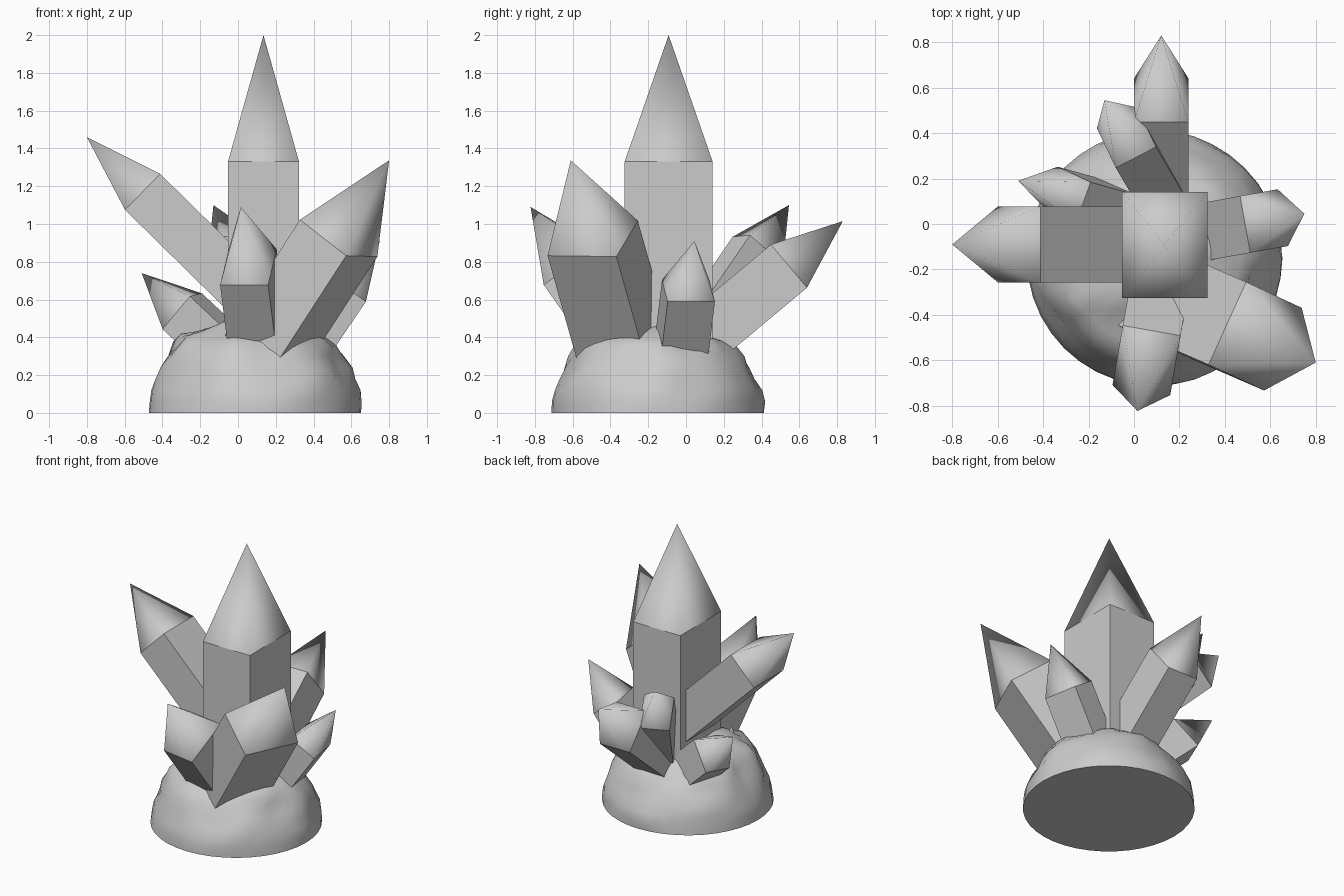
import bpy, bmesh, math
from mathutils import Vector, noise

if "Cube" in bpy.data.objects:
    bpy.data.objects.remove(bpy.data.objects["Cube"])


def finish(bm, name):
    bmesh.ops.recalc_face_normals(bm, faces=bm.faces)
    mesh = bpy.data.meshes.new(name)
    bm.to_mesh(mesh)
    bm.free()
    obj = bpy.data.objects.new(name, mesh)
    bpy.context.collection.objects.link(obj)
    return obj


def crystal(name, apex, centre, side, hw, hd, length):
    """Rectangular prism with a smooth-shaded pyramid tip.
    side: direction of the half width hw; hd is the other half width."""
    apex, centre = Vector(apex), Vector(centre)
    axis = (apex - centre).normalized()
    u = Vector(side)
    u = (u - axis * u.dot(axis)).normalized()
    v = axis.cross(u) * hd
    u = u * hw
    bm = bmesh.new()
    corners = [u + v, v - u, -u - v, u - v]
    top = [bm.verts.new(centre + c) for c in corners]
    low = [bm.verts.new(centre + c - axis * length) for c in corners]
    tip = bm.verts.new(apex)
    bm.faces.new(low)
    for i in range(4):
        j = (i + 1) % 4
        bm.faces.new((low[i], low[j], top[j], top[i]))
        bm.faces.new((top[i], top[j], tip)).smooth = True
    for i in range(4):
        bm.edges.get((top[i], top[(i + 1) % 4])).smooth = False
    return finish(bm, name)


# crystals: name, apex, shoulder centre, side direction, half widths, shaft length
for spec in [
    ("main_crystal", (.135, -.092, 2.0), (.135, -.092, 1.33), (1, 0, 0), .188, .233, 1.0),
    ("left_crystal", (-.80, -.09, 1.46), (-.505, -.09, 1.17), (0, 1, 0), .168, .133, .95),
    ("back_crystal", (.12, .83, 1.015), (.12, .545, .777), (1, 0, 0), .12, .149, .75),
    ("front_right_crystal", (.80, -.61, 1.337), (.533, -.494, .925), (.085, .183, 0), .20, .165, .85),
    ("front_crystal", (.015, -.823, 1.09), (.055, -.60, .772), (.1275, -.022, 0), .129, .163, .6),
    ("right_crystal", (.75, .045, .91), (.572, .013, .647), (.0225, -.125, 0), .127, .102, .5),
    ("back_left_crystal", (-.13, .545, 1.10), (-.033, .38, .86), (.09, .043, 0), .10, .123, .6),
    ("small_left_crystal", (-.51, .19, .74), (-.295, .13, .538), (.04, .085, 0), .094, .118, .45),
]:
    crystal(*spec)

# rock base: turned profile with noise dents
SEG = 40
profile = [(.562, 0), (.56, .06), (.55, .12), (.525, .18), (.495, .24), (.46, .30),
           (.425, .35), (.38, .39), (.32, .42), (.25, .45), (.17, .48), (.08, .50)]
bm = bmesh.new()
rings = []
for k, (r, z) in enumerate(profile):
    ring = []
    for i in range(SEG):
        a = math.tau * i / SEG
        p = Vector((math.cos(a) * r, math.sin(a) * r, z))
        n = noise.noise(p * 4.5 + Vector((3.1, 1.7, 5.3)))
        n += .5 * noise.noise(p * 10)
        amount = .035 * min(1, k / 3)
        rr = r + n * amount
        zz = z + (n * .03 if k > 5 else 0)
        ring.append(bm.verts.new((.09 + math.cos(a) * rr, -.15 + math.sin(a) * rr, zz)))
    rings.append(ring)
for lo, hi in zip(rings, rings[1:]):
    for i in range(SEG):
        j = (i + 1) % SEG
        bm.faces.new((lo[i], lo[j], hi[j], hi[i])).smooth = True
bm.faces.new(rings[0])
bm.faces.new(rings[-1])
for i in range(SEG):
    bm.edges.get((rings[0][i], rings[0][(i + 1) % SEG])).smooth = False
finish(bm, "rock_base")
